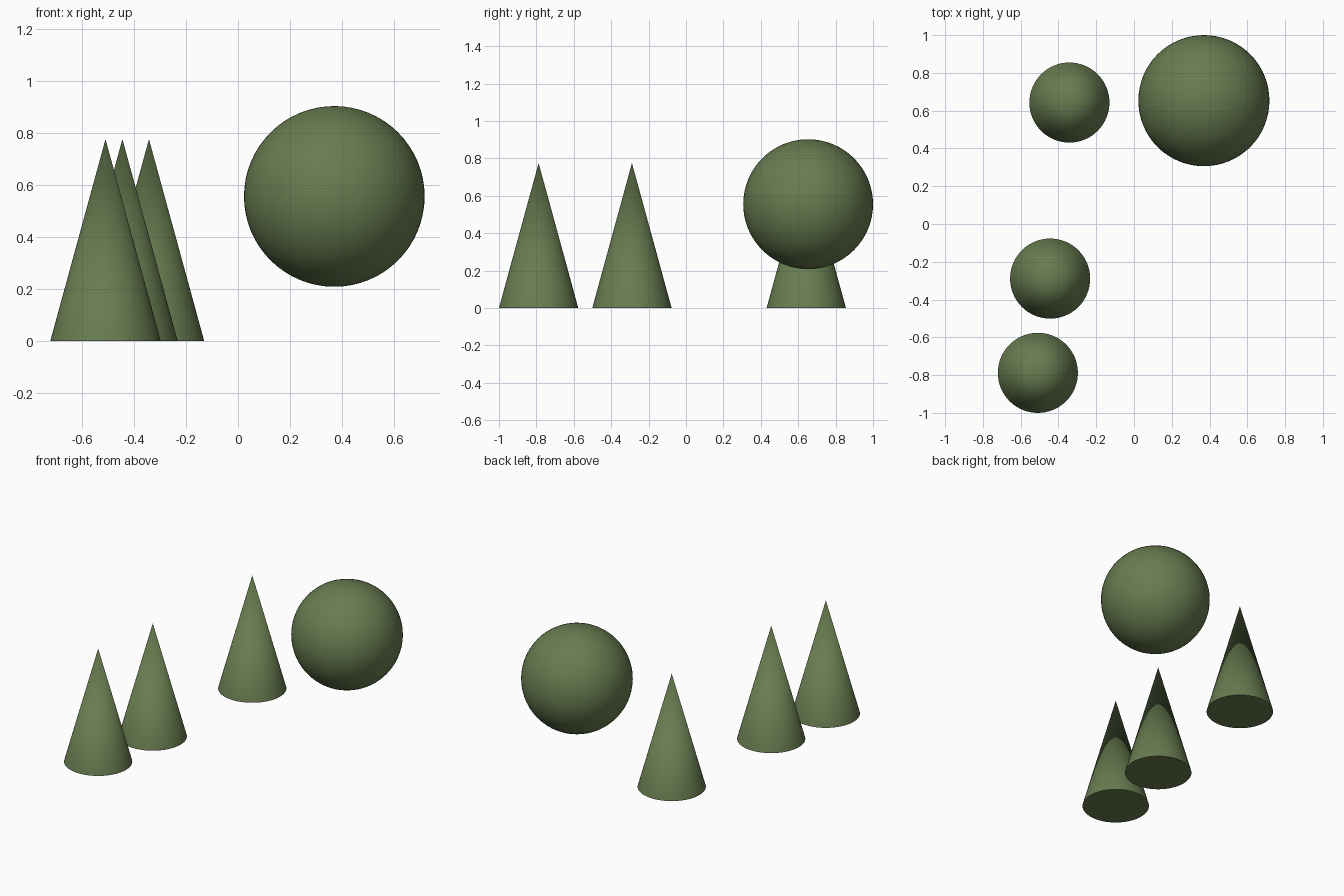
import bpy
import math

if "Cube" in bpy.data.objects:
    bpy.data.objects.remove(bpy.data.objects["Cube"])

# One flat foliage green for everything
green = bpy.data.materials.new("foliage green")
green.diffuse_color = (0.138, 0.202, 0.080, 1.0)
green.use_nodes = True
green.node_tree.nodes["Principled BSDF"].inputs["Base Color"].default_value = green.diffuse_color


def finish(name):
    ob = bpy.context.object
    ob.name = name
    ob.data.materials.append(green)
    bpy.ops.object.shade_smooth_by_angle(angle=math.radians(40))


# Conical trees: same size, standing on the ground
R, H = 0.212, 0.775
trees = [("front", -0.509, -0.788), ("middle", -0.444, -0.289), ("back", -0.342, 0.643)]
for label, x, y in trees:
    bpy.ops.mesh.primitive_cone_add(vertices=64, radius1=R, radius2=0, depth=H,
                                    location=(x, y, H / 2))
    finish(label + "_cone_tree")

# Round crown floating above the ground
bpy.ops.mesh.primitive_uv_sphere_add(segments=64, ring_count=32, radius=0.347,
                                     location=(0.37, 0.653, 0.555))
finish("round_crown")
